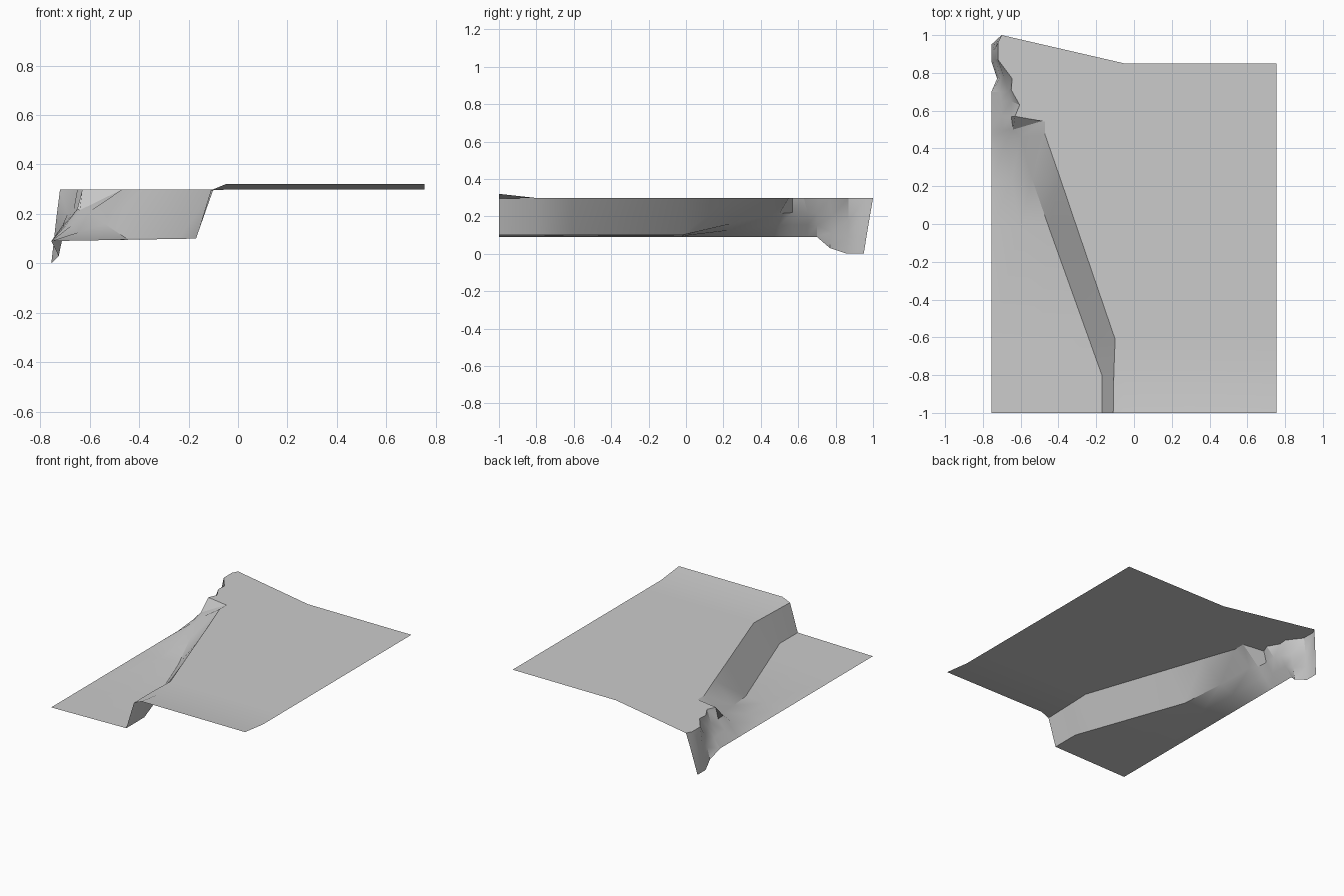
import bpy
import bmesh
from mathutils import Vector

# Remove the default object only
default_cube = bpy.data.objects.get("Cube")
if default_cube:
    bpy.data.objects.remove(default_cube, do_unlink=True)

PLATEAU = 0.298      # height of the upper ground
HALF_WIDTH = 0.755   # side borders
BACK = 0.85          # rear border of the plateau


def make_material(name, colour):
    material = bpy.data.materials.new(name)
    material.use_nodes = True
    material.diffuse_color = colour
    material.node_tree.nodes["Principled BSDF"].inputs["Base Color"].default_value = colour
    return material


# Cross-sections from front to back: outer edge, cliff foot, cliff lip
sections = [
    ((-.755, -1, .09), (-.17, -1, .1), (-.11, -1)),
    ((-.755, -.8, .09), (-.17, -.8, .1), (-.107, -.8)),
    ((-.755, -.61, .09), (-.238, -.61, .1), (-.1, -.61)),
    ((-.755, -.02, .09), (-.45, -.02, .1), (-.302, -.02)),
    ((-.755, .22, .09), (-.54, .24, .16), (-.39, .24)),
    ((-.755, .42, .09), (-.6, .46, .21), (-.47, .47)),
    ((-.755, .5, .09), (-.64, .5, .215), (-.47, .55)),
    ((-.755, .57, .09), (-.65, .57, .22), (-.63, .57)),
    ((-.755, .65, .09), (-.65, .65, .22), (-.605, .63)),
    ((-.755, .7, .09), (-.665, .7, .215), (-.65, .71)),
    ((-.725, .77, .03), (-.69, .78, .2), (-.645, .77)),
    ((-.755, .86, 0), (-.735, .87, .18), (-.72, .87)),
    ((-.755, .91, 0), (-.735, .93, .18), (-.72, .96)),
    ((-.755, .95, 0), (-.72, .983, .2), (-.7, 1)),
]


def section_points(edge, foot, lip):
    """Carry one cross-section from the outer edge across to the far border."""
    edge, foot = Vector(edge), Vector(foot)
    x, y = lip
    at_front = y == -1
    lip_height = PLATEAU - 0.003 if at_front else PLATEAU
    far_height = 0.32 if at_front else PLATEAU       # upturned front border
    far_y = y * BACK if y > 0 else y
    return [
        edge,
        edge.lerp(foot, 0.5),
        foot,
        Vector((x, y, lip_height)),
        Vector((-0.05, far_y, far_height)),
        Vector((HALF_WIDTH, far_y, far_height)),
    ]


# Loft the ground sheet through the cross-sections
mesh = bpy.data.meshes.new("cliff_terrain")
bm = bmesh.new()
rows = [[bm.verts.new(p) for p in section_points(*s)] for s in sections]
for near, far in zip(rows, rows[1:]):
    for i in range(len(near) - 1):
        bm.faces.new((near[i], near[i + 1], far[i + 1], far[i]))
bm.to_mesh(mesh)
bm.free()

terrain = bpy.data.objects.new("cliff_terrain", mesh)
bpy.context.collection.objects.link(terrain)
mesh.materials.append(make_material("pale_grey_ground", (0.6, 0.6, 0.6, 1)))

# Soft ground with crisp cliff edges
bpy.ops.object.select_all(action="DESELECT")
terrain.select_set(True)
bpy.context.view_layer.objects.active = terrain
bpy.ops.object.shade_smooth_by_angle(angle=0.5)
